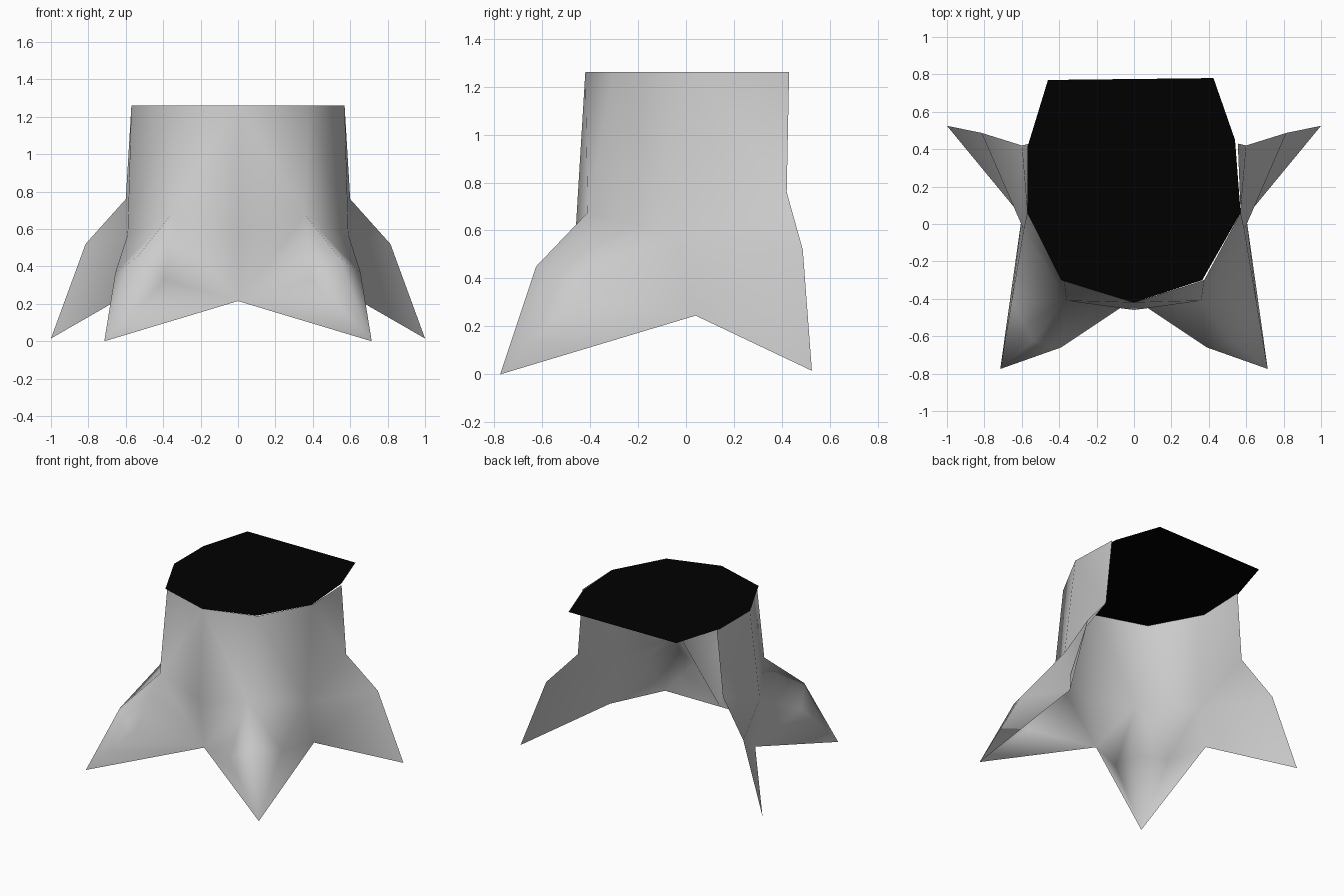
import bpy
import bmesh

if "Cube" in bpy.data.objects:
    bpy.data.objects.remove(bpy.data.objects["Cube"])


def material(name, value):
    m = bpy.data.materials.new(name)
    m.diffuse_color = (value, value, value, 1)
    m.use_nodes = True
    m.node_tree.nodes["Principled BSDF"].inputs["Base Color"].default_value = m.diffuse_color
    return m


def mesh_object(name, points, faces, mat):
    """points: dict of label -> position, faces: strings of labels"""
    bm = bmesh.new()
    v = {k: bm.verts.new(p) for k, p in points.items()}
    for f in faces:
        bm.faces.new([v[k] for k in f.split()])
    me = bpy.data.meshes.new(name)
    bm.to_mesh(me)
    bm.free()
    me.materials.append(mat)
    ob = bpy.data.objects.new(name, me)
    bpy.context.collection.objects.link(ob)
    return ob


grey = material("bark grey", 0.6)
black = material("cut black", 0.0)
TOP = 1.26

# Right half of the open trunk shell with its two root toes
half = {
    # rim
    "rim0": (0, -0.42, TOP), "rim1": (0.375, -0.30, TOP),
    "rim2": (0.57, 0.06, TOP), "rim3": (0.555, 0.43, TOP),
    # where the trunk starts to flare
    "mid0": (0, -0.46, 0.60), "mid1": (0.36, -0.41, 0.675),
    "mid2": (0.59, -0.03, 0.57), "mid3": (0.60, 0.42, 0.76),
    # front root
    "knee_in": (0.39, -0.66, 0.33), "knee": (0.54, -0.625, 0.45),
    "knee_out": (0.655, -0.42, 0.37), "toe": (0.715, -0.775, 0),
    # arches between roots
    "arch0": (0, -0.40, 0.215), "arch1": (0.60, 0.04, 0.245),
    # back root
    "back_knee": (0.815, 0.487, 0.52), "back_toe": (1, 0.525, 0.015),
}
faces = [
    "rim0 mid0 mid1 rim1", "rim1 mid1 mid2 rim2", "rim2 mid2 mid3 rim3",
    "mid0 arch0 mid1", "mid1 arch0 knee_in", "mid1 knee_in knee",
    "knee knee_in toe", "knee_in arch0 toe",
    "mid1 knee_out mid2", "mid1 knee knee_out", "knee toe knee_out",
    "knee_out arch1 mid2", "knee_out toe arch1",
    "mid2 back_knee mid3", "mid2 arch1 back_knee", "arch1 back_toe back_knee",
]
trunk = mesh_object("trunk_with_roots", half, faces, grey)
trunk.data.shade_smooth()
mirror = trunk.modifiers.new("Mirror", "MIRROR")
mirror.use_axis[0] = True
mirror.use_clip = True
mirror.merge_threshold = 0.001

# Flat cut face, overhanging the open back
outline = [(-0.46, 0.77), (-0.57, 0.41), (-0.57, 0.06), (-0.39, -0.30), (0, -0.42),
           (0.365, -0.30), (0.57, 0.06), (0.54, 0.45), (0.425, 0.78)]
cap = {str(i): (x, y, TOP) for i, (x, y) in enumerate(outline)}
mesh_object("cut_top", cap, [" ".join(cap)], black)
